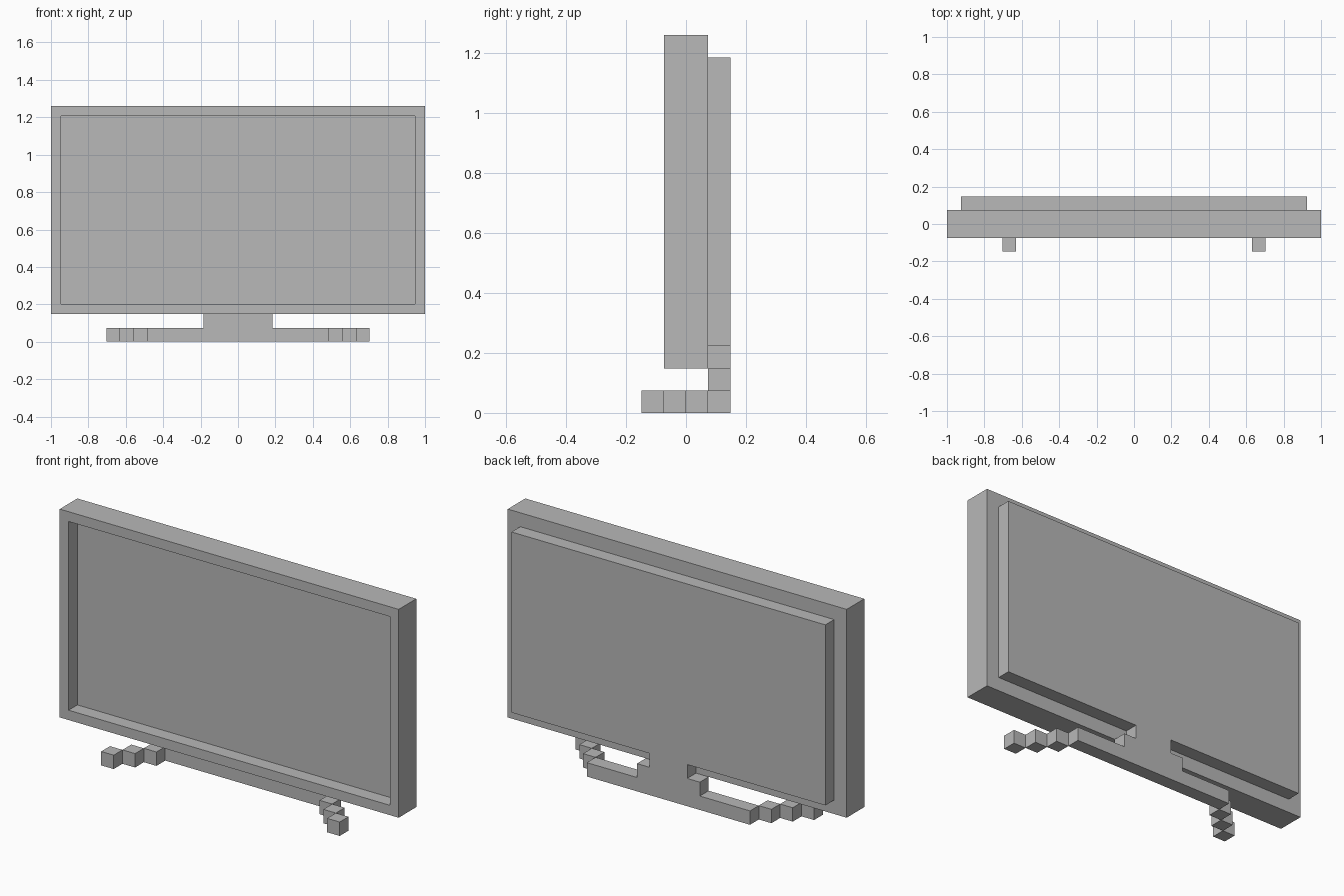
import bpy
import bmesh
from mathutils import Vector

U = 2 / 27  # size of one block; the screen is 27 blocks wide

old = bpy.data.objects.get("Cube")
if old:
    bpy.data.objects.remove(old, do_unlink=True)

grey = bpy.data.materials.new("plain_grey")
grey.use_nodes = True
colour = (0.48, 0.48, 0.48, 1)
grey.diffuse_color = colour
grey.node_tree.nodes["Principled BSDF"].inputs["Base Color"].default_value = colour


def finish(name, bm):
    """Scale blocks to units and link the flat-shaded part."""
    bmesh.ops.recalc_face_normals(bm, faces=bm.faces)
    bmesh.ops.scale(bm, vec=(U, U, U), verts=bm.verts)
    mesh = bpy.data.meshes.new(name)
    bm.to_mesh(mesh)
    bm.free()
    mesh.materials.append(grey)
    obj = bpy.data.objects.new(name, mesh)
    bpy.context.collection.objects.link(obj)
    return obj


def box(low, high):
    bm = bmesh.new()
    bmesh.ops.create_cube(bm, size=1)
    low, high = Vector(low), Vector(high)
    bmesh.ops.scale(bm, vec=high - low, verts=bm.verts)
    bmesh.ops.translate(bm, vec=(low + high) / 2, verts=bm.verts)
    return bm


# Frame: a slab with the screen inset and sunk one block into the front
bm = box((-13.5, -1, 2), (13.5, 1, 17))
bm.normal_update()
front = min(bm.faces, key=lambda f: f.calc_center_median().y)
bmesh.ops.inset_individual(bm, faces=[front], thickness=1)
rim = bmesh.ops.extrude_face_region(bm, geom=[front])
screen_verts = [v for v in rim["geom"] if isinstance(v, bmesh.types.BMVert)]
bmesh.ops.translate(bm, vec=(0, 1, 0), verts=screen_verts)
if front.is_valid:
    bmesh.ops.delete(bm, geom=[front], context="FACES_ONLY")
finish("screen_frame", bm)

# Rear housing, stepped neck and foot bar: one mirrored outline, one block deep
half = [(6.5, 0), (6.5, 1), (2.5, 1), (2.5, 2), (1.5, 2), (1.5, 3), (12.5, 3), (12.5, 16)]
outline = half + [(-x, z) for x, z in reversed(half)]
bm = bmesh.new()
face = bm.faces.new([bm.verts.new((x, 1, z)) for x, z in outline])
back = bmesh.ops.extrude_face_region(bm, geom=[face], use_keep_orig=True)
moved = [v for v in back["geom"] if isinstance(v, bmesh.types.BMVert)]
bmesh.ops.translate(bm, vec=(0, 1, 0), verts=moved)
finish("rear_housing_and_stand", bm)

# Feet: three blocks stepping diagonally forward on each side
for side, sign in (("left", 1), ("right", -1)):
    for step in range(3):
        x = sign * (7 + step)
        finish(f"{side}_foot_block_{step + 1}",
               box((x - 0.5, -step, 0), (x + 0.5, 1 - step, 1)))
